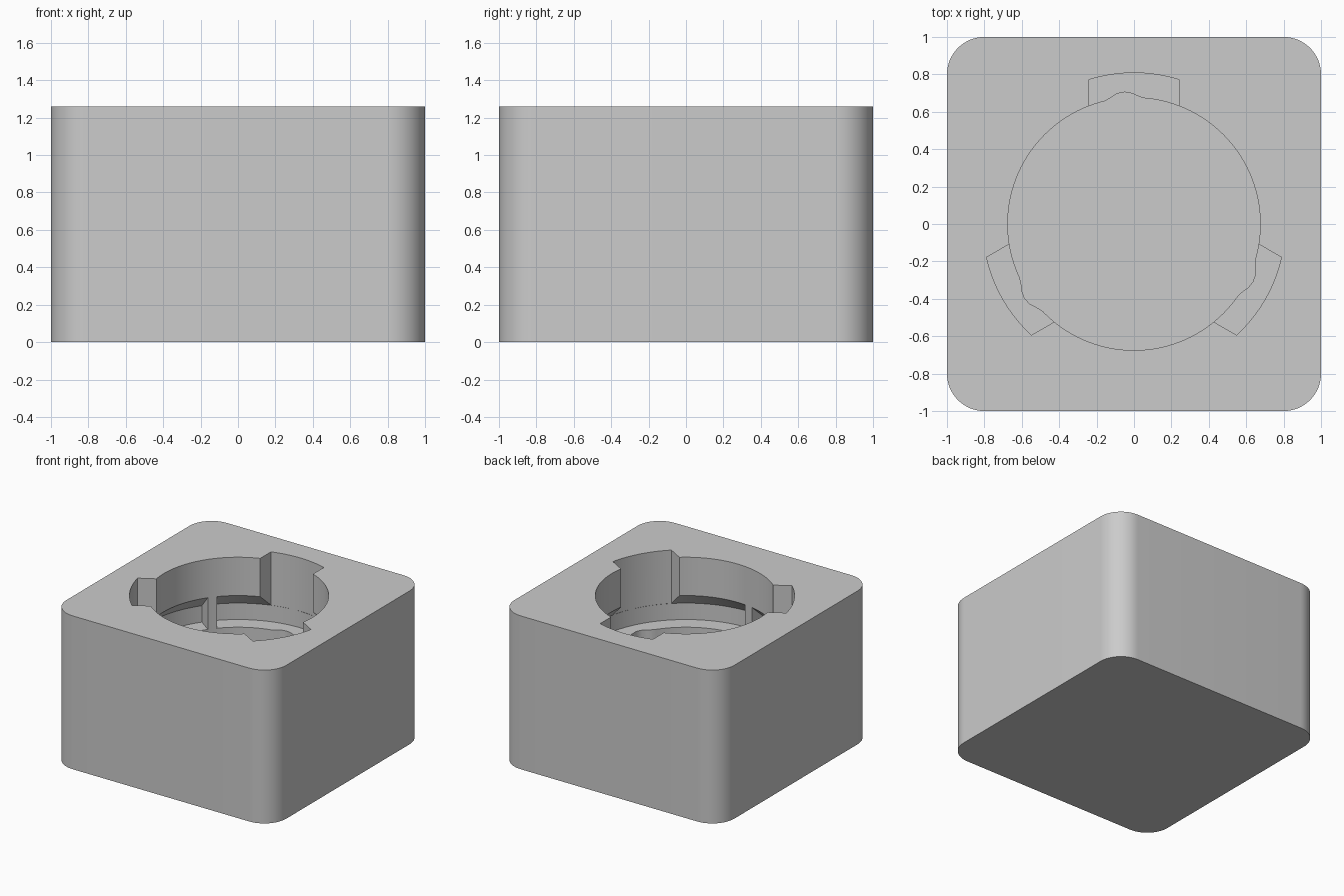
import bpy
import bmesh
from math import radians, sin, cos, sqrt, pi

if "Cube" in bpy.data.objects:
    bpy.data.objects.remove(bpy.data.objects["Cube"])

HEIGHT, FLOOR, LEDGE = 1.26, 0.13, 0.685
BORE, CAVITY = 0.675, 0.81
LIP_LOW, CONE_LOW = 0.945, 0.82
SEGMENTS = 120

grey = bpy.data.materials.new("plain grey")
grey.use_nodes = True
grey.diffuse_color = (0.6, 0.6, 0.6, 1)
grey.node_tree.nodes["Principled BSDF"].inputs["Base Color"].default_value = (0.6, 0.6, 0.6, 1)


def finish(name, bm):
    bmesh.ops.recalc_face_normals(bm, faces=bm.faces)
    mesh = bpy.data.meshes.new(name)
    bm.to_mesh(mesh)
    bm.free()
    mesh.materials.append(grey)
    obj = bpy.data.objects.new(name, mesh)
    bpy.context.collection.objects.link(obj)
    return obj


def prism(name, outline, low, high):
    bm = bmesh.new()
    face = bm.faces.new([bm.verts.new((x, y, low)) for x, y in outline])
    top = bmesh.ops.extrude_face_region(bm, geom=[face])["geom"]
    verts = [v for v in top if isinstance(v, bmesh.types.BMVert)]
    bmesh.ops.translate(bm, verts=verts, vec=(0, 0, high - low))
    return finish(name, bm)


def lathe(name, profile):
    bm = bmesh.new()
    rings = []
    for r, z in profile:
        rings.append([bm.verts.new((r * cos(2 * pi * i / SEGMENTS), r * sin(2 * pi * i / SEGMENTS), z))
                      for i in range(SEGMENTS)])
    for a, b in zip(rings, rings[1:]):
        for i in range(SEGMENTS):
            j = (i + 1) % SEGMENTS
            bm.faces.new((a[i], a[j], b[j], b[i]))
    bm.faces.new(rings[0])
    bm.faces.new(rings[-1])
    return finish(name, bm)


def polar(r, degrees):
    return r * cos(radians(degrees)), r * sin(radians(degrees))


def turned(points, degrees):
    c, s = cos(radians(degrees)), sin(radians(degrees))
    return [(x * c - y * s, x * s + y * c) for x, y in points]


# Rounded square block
corner, outline = 0.2, []
for quarter, (sx, sy) in enumerate(((1, 1), (-1, 1), (-1, -1), (1, -1))):
    for k in range(17):
        x, y = polar(corner, 90 * quarter + 90 * k / 16)
        outline.append((sx * (1 - corner) + x, sy * (1 - corner) + y))
body = prism("socket_body", outline, 0, HEIGHT)

# Bore with a wider locking channel and a sloped lip underside
cutters = [lathe("bore_cutter", [
    (BORE, FLOOR), (BORE, LEDGE), (CAVITY, LEDGE), (CAVITY, CONE_LOW),
    (BORE, LIP_LOW), (BORE, HEIGHT + 0.1)])]

# Entry slots and detent grooves, three of each
half, slot_r = 0.24, CAVITY - 0.002
slot = [(-half, 0.55), (half, 0.55)]
for k in range(17):
    x = half - 2 * half * k / 16
    slot.append((x, sqrt(slot_r ** 2 - x * x)))
groove = [(-0.16, 0.62), (0.06, 0.62), (0.06, 0.672), (0.03, 0.68), (-0.01, 0.698),
          (-0.05, 0.705), (-0.09, 0.697), (-0.12, 0.677), (-0.16, 0.655)]
for turn in (0, 120, 240):
    cutters.append(prism("slot_cutter", turned(slot, turn), CONE_LOW - 0.06, HEIGHT + 0.1))
    cutters.append(prism("groove_cutter", turned(groove, turn), FLOOR + 0.002, LEDGE + 0.03))

bpy.context.view_layer.objects.active = body
for cutter in cutters:
    cutter.hide_render = True
    mod = body.modifiers.new("cut", "BOOLEAN")
    mod.operation = "DIFFERENCE"
    mod.solver = "EXACT"
    mod.object = cutter
    bpy.ops.object.modifier_apply(modifier=mod.name)
    bpy.data.objects.remove(cutter)

# Stop ribs inside the channel
parts = [body]
for n in range(3):
    start = 138.4 + 120 * n
    rib = [polar(BORE, start + 2 * k) for k in range(4)]
    rib += [polar(CAVITY + 0.02, start + 2 * k) for k in (3, 2, 1, 0)]
    parts.append(prism("stop_rib_%d" % (n + 1), rib, LEDGE - 0.01, LIP_LOW + 0.01))

bpy.ops.object.select_all(action="DESELECT")
for part in parts:
    part.select_set(True)
bpy.context.view_layer.objects.active = body
bpy.ops.object.shade_smooth_by_angle(angle=radians(30))
